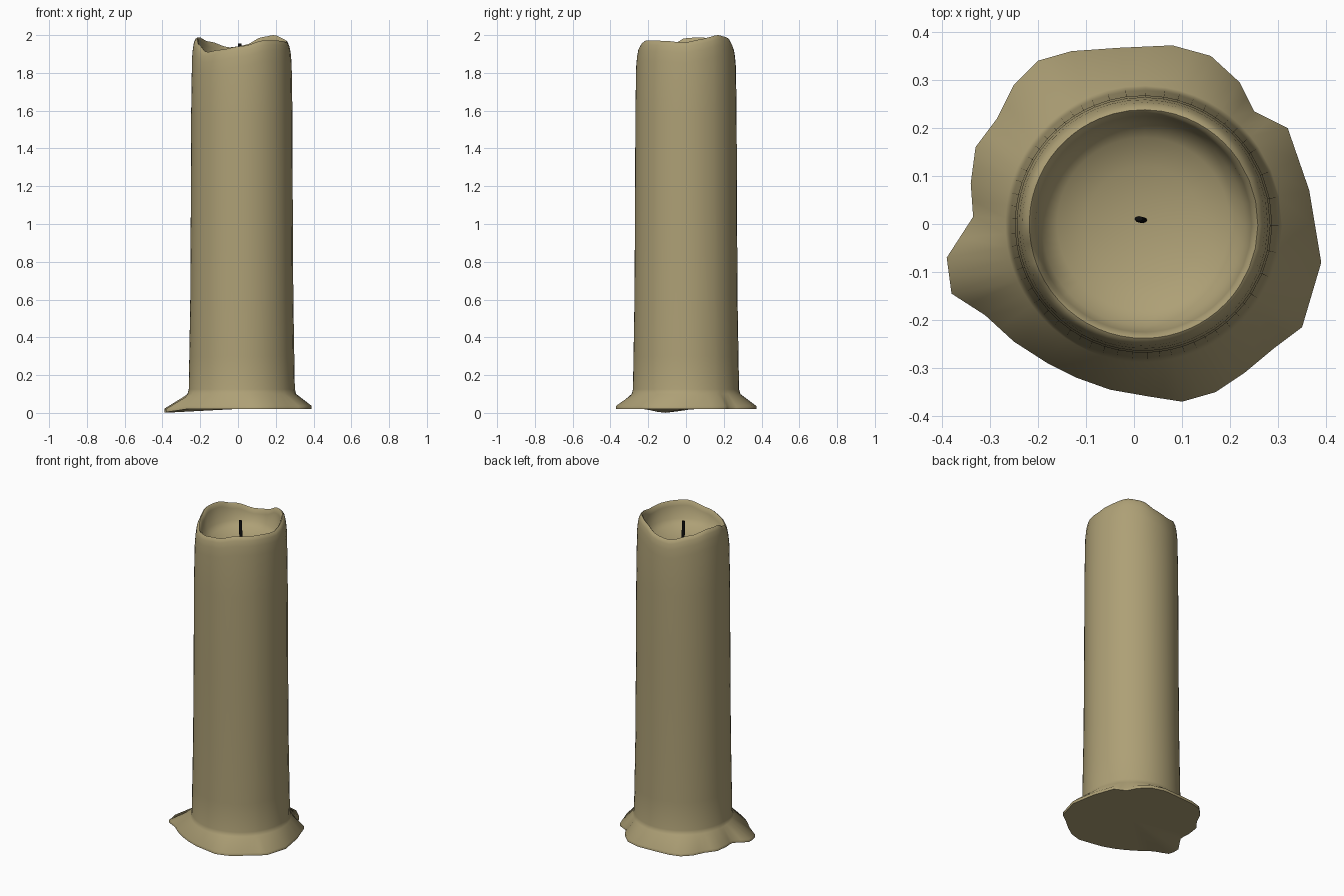
import bpy, bmesh, math
from mathutils import Vector

if "Cube" in bpy.data.objects:
    bpy.data.objects.remove(bpy.data.objects["Cube"])

CX, CY = 0.02, 0.0  # axis of the wax column

# Outline of the melted foot, seen from above
FOOT = [(.39, -.08), (.365, .07), (.32, .2), (.25, .235), (.22, .295), (.16, .35),
        (.08, .372), (-.03, .367), (-.13, .36), (-.2, .34), (-.25, .29), (-.285, .22),
        (-.33, .16), (-.34, .085), (-.335, .015), (-.39, -.07), (-.38, -.145),
        (-.31, -.19), (-.25, -.245), (-.18, -.29), (-.12, -.32), (-.05, -.345),
        (.03, -.359), (.1, -.37), (.17, -.35), (.23, -.31), (.29, -.26), (.35, -.215)]

# Wavy rim: angle in degrees, height
RIM = [(0, 1.96), (20, 1.98), (45, 2.0), (62, 1.99), (88, 1.945), (105, 1.935),
       (135, 1.965), (160, 1.988), (180, 1.985), (198, 1.95), (220, 1.91),
       (240, 1.922), (270, 1.942), (300, 1.972), (330, 1.97), (360, 1.96)]


def rim_height(a):
    d = math.degrees(a) % 360
    for (a0, z0), (a1, z1) in zip(RIM, RIM[1:]):
        if a0 <= d <= a1:
            t = (d - a0) / (a1 - a0)
            return z0 + (z1 - z0) * t * t * (3 - 2 * t)
    return RIM[0][1]


def material(name, rgb):
    m = bpy.data.materials.new(name)
    m.diffuse_color = (*rgb, 1)
    m.use_nodes = True
    m.node_tree.nodes["Principled BSDF"].inputs["Base Color"].default_value = m.diffuse_color
    return m


def make_object(name, bm, mat, angle):
    bmesh.ops.recalc_face_normals(bm, faces=bm.faces)
    me = bpy.data.meshes.new(name)
    bm.to_mesh(me)
    bm.free()
    me.materials.append(mat)
    ob = bpy.data.objects.new(name, me)
    bpy.context.collection.objects.link(ob)
    bpy.ops.object.select_all(action='DESELECT')
    ob.select_set(True)
    bpy.context.view_layer.objects.active = ob
    bpy.ops.object.shade_smooth_by_angle(angle=math.radians(angle))
    return ob


def skin(bm, rings, start=None, end=None):
    """Bridge rings of points, closing the ends with fans."""
    vs = [[bm.verts.new(p) for p in r] for r in rings]
    n = len(vs[0])
    for a, b in zip(vs, vs[1:]):
        for i in range(n):
            j = (i + 1) % n
            bm.faces.new((a[i], a[j], b[j], b[i]))
    for ring, tip in ((vs[0], start), (vs[-1], end)):
        c = bm.verts.new(tip)
        for i in range(n):
            bm.faces.new((ring[i], ring[(i + 1) % n], c))


# Foot outline with edge midpoints, and the matching column angles
outline = []
for p, q in zip(FOOT, FOOT[1:] + FOOT[:1]):
    outline += [Vector(p), (Vector(p) + Vector(q)) / 2]
angles = [math.atan2(p.y - CY, p.x - CX) for p in outline]


def droop(p):  # the left tongue of wax sags to the ground
    return 0.02 * max(0, 1 - (p - Vector((-.39, -.11))).length / 0.16)


def ring(r, z):
    return [(CX + r * math.cos(a), CY + r * math.sin(a), z(a)) for a in angles]


# Candle wax: foot, column, rounded wavy rim and melted bowl
rings = [[(p.x, p.y, .02 - droop(p)) for p in outline],
         [(p.x, p.y, .037 - droop(p)) for p in outline]]
for r, z in [(.288, .1), (.281, .125), (.278, .3), (.273, .6), (.27, 1.1), (.268, 1.6)]:
    rings.append(ring(r, lambda a: z))
for r, drop in [(.264, .11), (.259, .055), (.253, .022), (.245, .005), (.238, 0),
                (.231, .007), (.225, .03)]:
    rings.append(ring(r, lambda a: rim_height(a) - drop))
for r, z in [(.212, 1.865), (.18, 1.838), (.12, 1.815), (.06, 1.805)]:
    rings.append(ring(r, lambda a: z))
bm = bmesh.new()
skin(bm, rings, start=(CX, CY, .022), end=(CX, CY, 1.80))
make_object("candle_wax", bm, material("wax", (.42, .35, .18)), 62)

# Wick: a slim, slightly leaning black stem
wick = []
for x, y, z, w in [(.017, .008, 1.79, .011), (.013, .009, 1.88, .011), (.010, .011, 1.955, .009)]:
    wick.append([(x + w * math.cos(k * math.pi / 4), y + .6 * w * math.sin(k * math.pi / 4), z)
                 for k in range(8)])
bm = bmesh.new()
skin(bm, wick, start=(.017, .008, 1.79), end=(.010, .011, 1.957))
make_object("wick", bm, material("burnt_wick", (.005, .005, .005)), 50)
